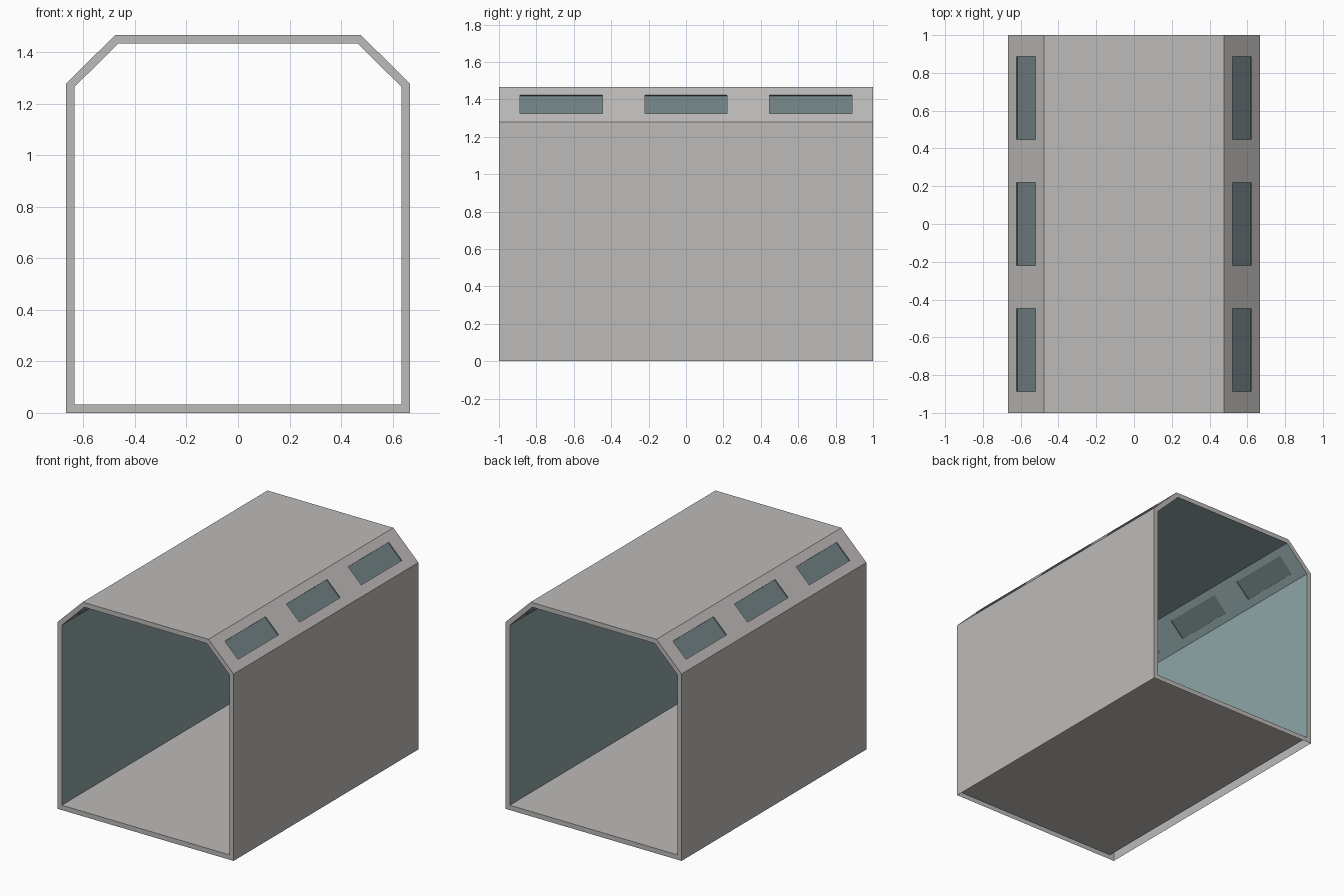
import bpy, bmesh, math
from mathutils import Matrix

if "Cube" in bpy.data.objects:
    bpy.data.objects.remove(bpy.data.objects["Cube"])


def material(name, rgb):
    m = bpy.data.materials.new(name)
    m.diffuse_color = (*rgb, 1)
    m.use_nodes = True
    m.node_tree.nodes["Principled BSDF"].inputs["Base Color"].default_value = m.diffuse_color
    return m


GREY = material("warm grey shell", (0.515, 0.497, 0.483))
TEAL = material("pale teal lining", (0.275, 0.382, 0.388))
GLASS = material("dark glass", (0.165, 0.220, 0.228))


def make_object(name, bm, mats):
    bmesh.ops.recalc_face_normals(bm, faces=bm.faces)
    me = bpy.data.meshes.new(name)
    bm.to_mesh(me)
    bm.free()
    for m in mats:
        me.materials.append(m)
    ob = bpy.data.objects.new(name, me)
    bpy.context.collection.objects.link(ob)
    return ob


def window_boxes(thickness):
    """Six boxes lying in the sloped roof panels, three per side."""
    bm = bmesh.new()
    for side in (-1, 1):
        for y in (-0.667, 0, 0.667):
            mat = (Matrix.Translation((side * 0.560, y, 1.363))
                   @ Matrix.Rotation(side * math.radians(44.5), 4, 'Y')
                   @ Matrix.Diagonal((0.14, 0.44, thickness, 1)))
            bmesh.ops.create_cube(bm, size=1, matrix=mat)
    return bm


def profile(bm, half, y):
    pts = half + [(-x, z) for x, z in reversed(half)]
    return [bm.verts.new((x, y, z)) for x, z in pts]


# Tunnel shell: outer and inner profiles joined by rims at both ends
outer = [(0.667, 0), (0.667, 1.28), (0.477, 1.467)]
inner = [(0.635, 0.033), (0.635, 1.266), (0.464, 1.435)]
bm = bmesh.new()
loops = [profile(bm, outer, -1), profile(bm, outer, 1),
         profile(bm, inner, 1), profile(bm, inner, -1)]
for a, b in zip(loops, loops[1:] + loops[:1]):
    for i in range(6):
        j = (i + 1) % 6
        bm.faces.new((a[i], a[j], b[j], b[i]))
shell = make_object("corridor_shell", bm, [GREY, TEAL, GLASS])

# Window openings cut through the sloped panels
cutter = make_object("window_cutter", window_boxes(0.1), [])
cutter.hide_render = True
mod = shell.modifiers.new("openings", 'BOOLEAN')
mod.operation = 'DIFFERENCE'
mod.solver = 'EXACT'
mod.object = cutter
dg = bpy.context.evaluated_depsgraph_get()
cut_mesh = bpy.data.meshes.new_from_object(shell.evaluated_get(dg))
shell.modifiers.clear()
shell.data = cut_mesh
bpy.data.objects.remove(cutter)
cut_mesh.materials.clear()
for m in (GREY, TEAL, GLASS):
    cut_mesh.materials.append(m)

# Underside is open, showing the back of the floor sheet
bm = bmesh.new()
bm.from_mesh(cut_mesh)
under = [f for f in bm.faces if all(v.co.z < 0.005 for v in f.verts)]
bmesh.ops.delete(bm, geom=under, context='FACES')
bm.to_mesh(cut_mesh)
bm.free()

# Lining on inward faces except the floor; dark reveals round the windows
for p in cut_mesh.polygons:
    n, c = p.normal, p.center
    p.material_index = 0
    if abs(n.y) > 0.9:
        if abs(c.y) < 0.95:
            p.material_index = 2
    elif n.x * n.z * c.x < -0.05:
        p.material_index = 2
    elif n.x * c.x + n.z * (c.z - 0.7) < 0 and n.z < 0.9:
        p.material_index = 1

# Glass panes set just inside both faces of the openings
make_object("window_panes", window_boxes(0.019), [GLASS])
